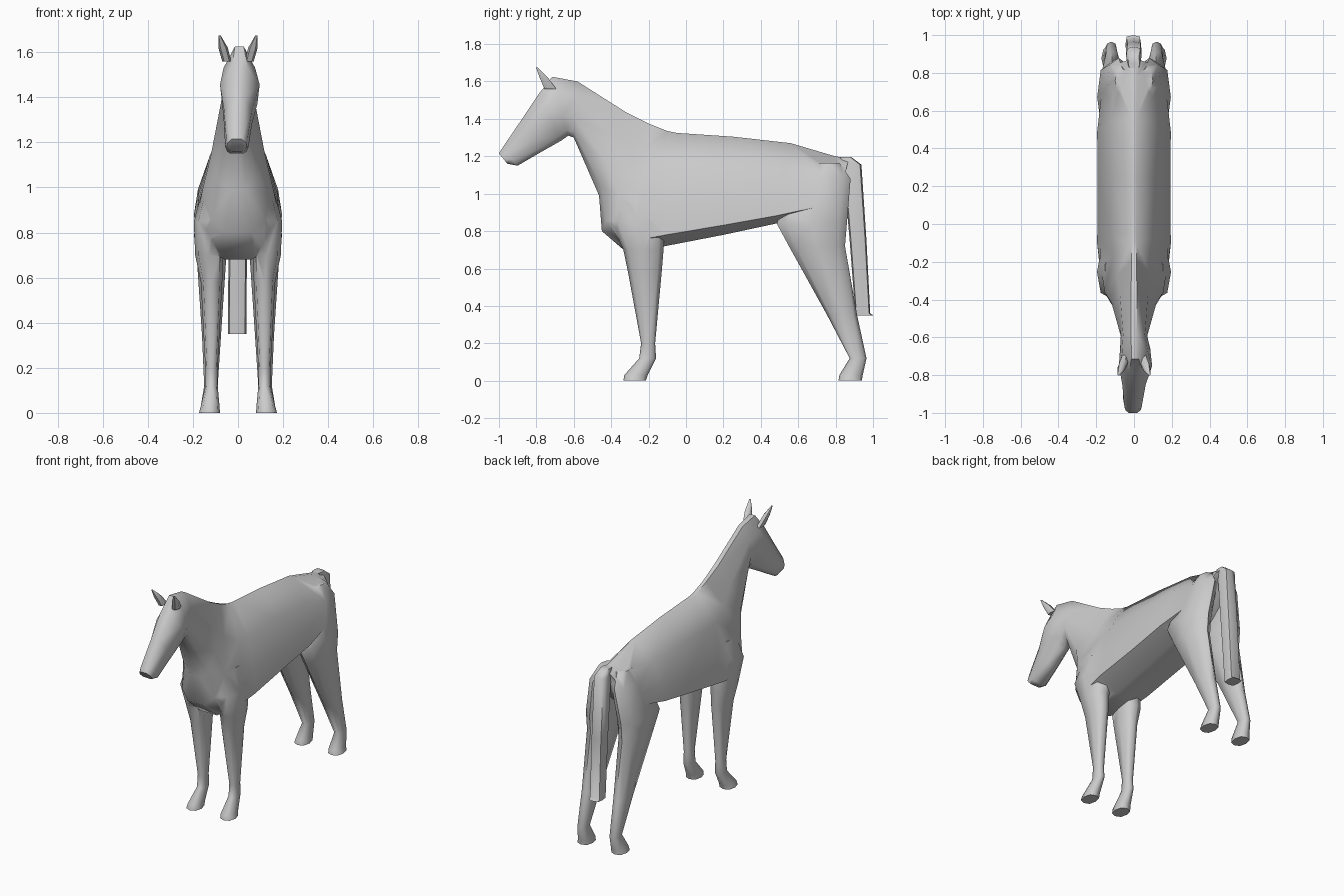
import bpy, bmesh, math

if "Cube" in bpy.data.objects:
    bpy.data.objects.remove(bpy.data.objects["Cube"])


def loft(name, rings):
    """Skin a closed solid over a list of equally sized rings."""
    bm = bmesh.new()
    rows = [[bm.verts.new(p) for p in ring] for ring in rings]
    n = len(rows[0])
    for a, b in zip(rows, rows[1:]):
        for i in range(n):
            j = (i + 1) % n
            bm.faces.new((a[i], a[j], b[j], b[i]))
    bm.faces.new(rows[0])
    bm.faces.new(rows[-1])
    bmesh.ops.triangulate(bm, faces=bm.faces[:])
    bmesh.ops.recalc_face_normals(bm, faces=bm.faces[:])
    mesh = bpy.data.meshes.new(name)
    bm.to_mesh(mesh)
    bm.free()
    ob = bpy.data.objects.new(name, mesh)
    bpy.context.collection.objects.link(ob)
    return ob


def body_ring(top, bottom, widths, shift=0):
    """Mirrored ring between a top and bottom (y, z) point."""
    side = []
    for t, w in zip((0, .3, .65, .9, 1), widths):
        side.append((w, top[0] + (bottom[0] - top[0]) * t,
                     top[1] + (bottom[1] - top[1]) * t))
    ring = side + [(-x, y, z) for x, y, z in reversed(side)]
    return [(x + shift, y, z) for x, y, z in ring]


def limb_ring(z, y0, y1, x0, x1, s=1, sides=8, power=.8):
    """Horizontal rounded ring filling the y and x range (low power = boxy)."""
    ring = []
    for i in range(sides):
        a = 2 * math.pi * i / sides
        c, d = (math.copysign(abs(round(v, 6)) ** power, v)
                for v in (math.cos(a), math.sin(a)))
        ring.append((s * ((x0 + x1) / 2 + (x1 - x0) / 2 * c),
                     (y0 + y1) / 2 + (y1 - y0) / 2 * d, z))
    return ring


def smooth(ob):
    bpy.ops.object.select_all(action='DESELECT')
    ob.select_set(True)
    bpy.context.view_layer.objects.active = ob
    bpy.ops.object.shade_smooth_by_angle(angle=math.radians(60))


# Head, neck and trunk: one skin from muzzle to rump
trunk = [
    ((-1.0, 1.215), (-.955, 1.16), (.022, .04, .045, .035, .02), -.005),
    ((-.985, 1.24), (-.90, 1.15), (.03, .047, .052, .043, .03), -.005),
    ((-.88, 1.395), (-.78, 1.22), (.03, .062, .062, .045, .025), 0),
    ((-.79, 1.53), (-.665, 1.285), (.035, .088, .078, .045, .02), .008),
    ((-.715, 1.625), (-.63, 1.31), (.02, .07, .08, .05, .02), .006),
    ((-.58, 1.60), (-.60, 1.30), (.015, .058, .07, .05, .025), 0),
    ((-.32, 1.435), (-.465, .99), (.015, .075, .12, .085, .03), 0),
    ((-.20, 1.375), (-.45, .80), (.012, .09, .155, .12, .06), 0),
    ((-.10, 1.335), (-.31, .68), (.012, .11, .175, .175, .06), 0),
    ((-.05, 1.325), (-.11, .72), (.012, .125, .178, .195, .05), 0),
    ((.25, 1.305), (.20, .78), (.012, .122, .178, .192, .05), 0),
    ((.56, 1.27), (.48, .84), (.012, .125, .178, .195, .06), 0),
    ((.78, 1.205), (.70, .90), (.015, .11, .155, .17, .05), 0),
    ((.87, 1.185), (.83, 1.02), (.02, .065, .09, .09, .03), 0),
]
body = loft("horse_body", [body_ring(*r) for r in trunk])

# Legs: rows of z, y range, x range
front_leg = [
    (1.0, -.36, -.10, .03, .155), (.85, -.40, -.11, .03, .196),
    (.70, -.335, -.12, .065, .19), (.58, -.31, -.13, .07, .165),
    (.20, -.24, -.165, .09, .145), (.12, -.25, -.16, .09, .145),
    (.03, -.33, -.205, .082, .165), (0, -.335, -.215, .08, .173)]
hind_leg = [
    (1.165, .70, .82, .02, .10), (1.08, .58, .88, .02, .143),
    (.84, .485, .86, .04, .195), (.72, .55, .85, .05, .185),
    (.35, .755, .915, .075, .16), (.12, .875, .965, .09, .15),
    (.03, .82, .945, .082, .165), (0, .815, .94, .08, .173)]

# Merge the legs into the body
for rows, label in ((front_leg, "front_leg"), (hind_leg, "hind_leg")):
    for s in (1, -1):
        leg = loft(label, [limb_ring(*r, s=s) for r in rows])
        mod = body.modifiers.new("merge", 'BOOLEAN')
        mod.operation, mod.solver, mod.object = 'UNION', 'EXACT', leg
        bpy.context.view_layer.objects.active = body
        bpy.ops.object.modifier_apply(modifier=mod.name)
        bpy.data.objects.remove(leg)
smooth(body)

# Tail
tail = [(1.195, .82, .885, -.03, .03), (1.155, .84, .938, -.042, .04),
        (.75, .875, .965, -.042, .04), (.36, .905, .985, -.045, .037),
        (.35, .905, 1.0, -.045, .037)]
smooth(loft("tail", [limb_ring(*r, power=.5) for r in tail]))

# Ears
for s, label in ((1, "right_ear"), (-1, "left_ear")):
    ear = [(1.56, -.76, -.69, .03, .07), (1.62, -.785, -.735, .045, .087),
           (1.675, -.803, -.793, .077, .087)]
    smooth(loft(label, [limb_ring(*r, s=s, sides=6) for r in ear]))
